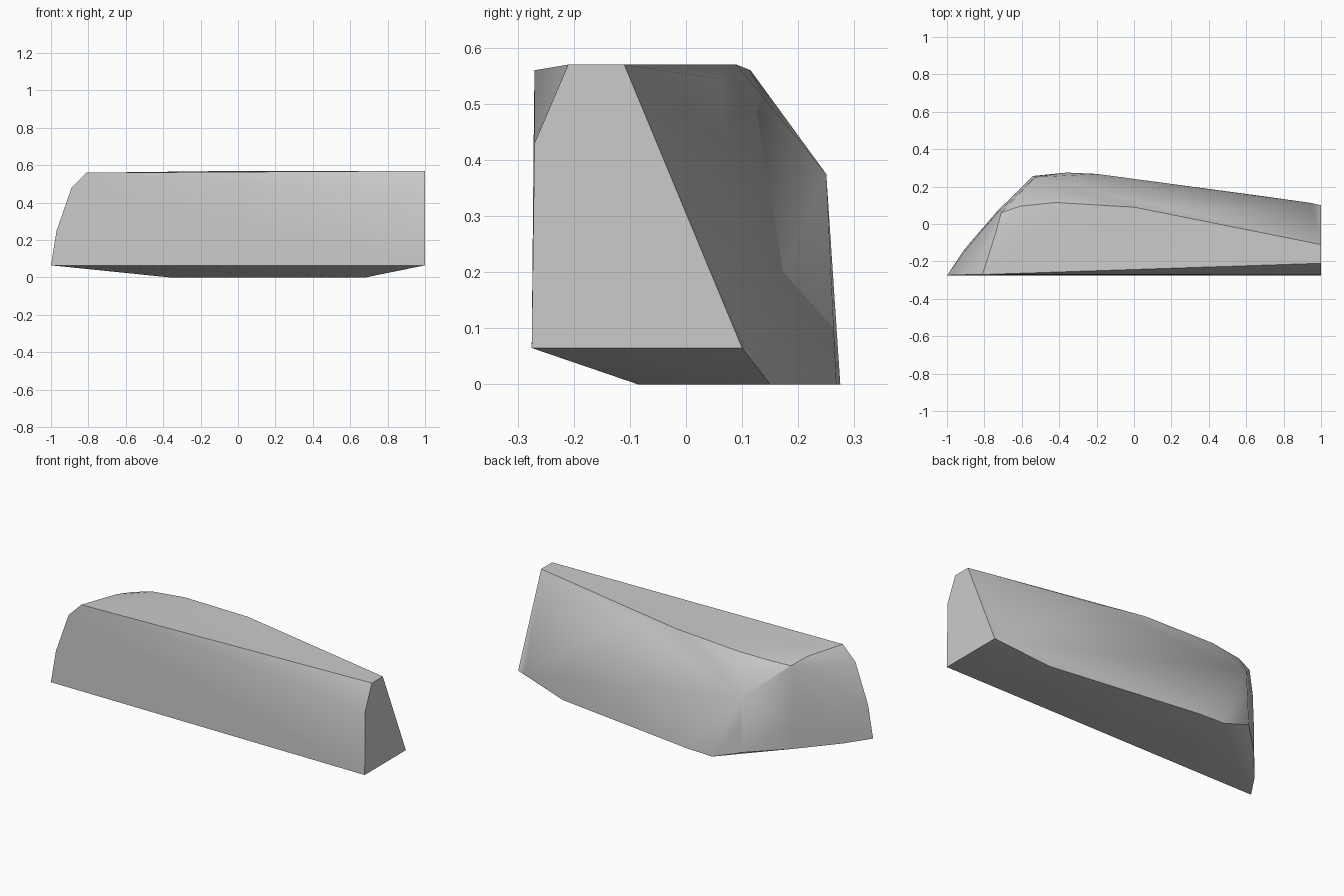
import bpy
import bmesh

default_cube = bpy.data.objects.get("Cube")
if default_cube:
    bpy.data.objects.remove(default_cube, do_unlink=True)


def make_material(name, colour):
    material = bpy.data.materials.new(name)
    material.use_nodes = True
    material.diffuse_color = colour
    material.node_tree.nodes["Principled BSDF"].inputs["Base Color"].default_value = colour
    return material


def make_hull(name, outlines, material):
    """Wrap a tight convex skin around a set of corner outlines."""
    bm = bmesh.new()
    for outline in outlines:
        for corner in outline:
            bm.verts.new(corner)
    hull = bmesh.ops.convex_hull(bm, input=bm.verts[:])
    unused = set(hull["geom_interior"]) | set(hull["geom_unused"])
    loose = [v for v in unused if isinstance(v, bmesh.types.BMVert) and v.is_valid]
    bmesh.ops.delete(bm, geom=loose, context="VERTS")
    bmesh.ops.dissolve_limit(bm, angle_limit=0.01, verts=bm.verts[:], edges=bm.edges[:])
    bmesh.ops.recalc_face_normals(bm, faces=bm.faces[:])

    mesh = bpy.data.meshes.new(name)
    bm.to_mesh(mesh)
    bm.free()
    mesh.materials.append(material)
    shell = bpy.data.objects.new(name, mesh)
    bpy.context.collection.objects.link(shell)
    return shell


# Flat front panel with a rounded shoulder on the right
front_panel = [(-1, -.275, .065), (-.97, -.273, .25), (-.89, -.271, .48),
               (-.81, -.27, .56), (1, -.275, .065)]

# Square-cut left end
left_end = [(1, -.27, .43), (1, -.21, .57), (1, -.11, .57), (1, .1, .065),
            (.95, .112, .065)]

# Crest running along the back of the top
top_crest = [(-.74, -.05, .555), (-.71, .06, .535), (-.61, .095, .55),
             (-.42, .115, .56), (0, .09, .57), (.3, .06, .545)]

# Bulging back corner and the curved flank leading round to the right tip
back_corner = [(-.53, .25, .375), (-.53, .256, .23), (-.54, .257, .065)]
right_flank = [(-.735, .055, .4), (-.73, .07, .21), (-.73, .07, .065),
               (-.9, -.14, .23), (-.91, -.14, .065)]

# Flat underside
underside = [(-.36, .05, 0), (-.36, .275, 0), (-.2, .268, 0),
             (.68, .15, 0), (.68, -.085, 0)]

grey = make_material("plain grey", (.6, .6, .6, 1))
shell = make_hull("solid_shell",
                  [front_panel, left_end, top_crest, back_corner, right_flank, underside],
                  grey)

# Soft shading with crisp rims
bpy.ops.object.select_all(action="DESELECT")
shell.select_set(True)
bpy.context.view_layer.objects.active = shell
bpy.ops.object.shade_smooth_by_angle()
